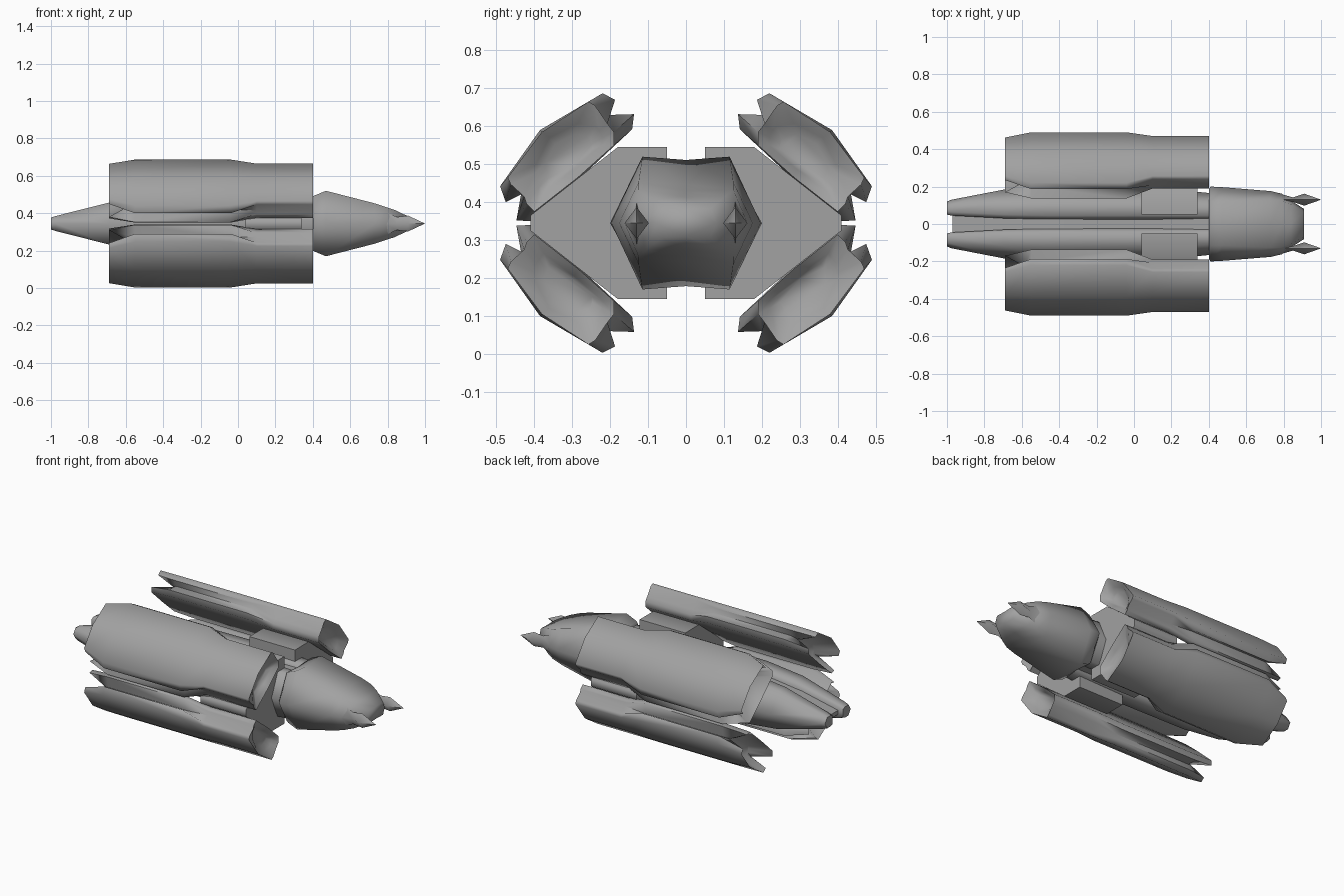
import bpy, bmesh
from math import radians

if "Cube" in bpy.data.objects:
    bpy.data.objects.remove(bpy.data.objects["Cube"])

ZC = 0.345  # height of the horizontal symmetry plane

# Dark grey hull finish
GREY = bpy.data.materials.new("dark_grey")
GREY.diffuse_color = (.36, .36, .36, 1)
GREY.use_nodes = True
GREY.node_tree.nodes["Principled BSDF"].inputs["Base Color"].default_value = GREY.diffuse_color


def finish(bm, name, angle=70):
    bmesh.ops.recalc_face_normals(bm, faces=bm.faces[:])
    me = bpy.data.meshes.new(name)
    bm.to_mesh(me)
    bm.free()
    me.materials.append(GREY)
    ob = bpy.data.objects.new(name, me)
    bpy.context.collection.objects.link(ob)
    bpy.ops.object.select_all(action='DESELECT')
    ob.select_set(True)
    bpy.context.view_layer.objects.active = ob
    bpy.ops.object.shade_smooth_by_angle(angle=radians(angle))
    return ob


def loft(name, rings, angle=70):
    """Skin a list of equal-length rings of (x, y, z) points, with end caps."""
    bm = bmesh.new()
    vs = [[bm.verts.new(p) for p in r] for r in rings]
    n = len(rings[0])
    for a, b in zip(vs, vs[1:]):
        for i in range(n):
            j = (i + 1) % n
            bm.faces.new((a[i], a[j], b[j], b[i]))
    bm.faces.new(vs[0])
    bm.faces.new(vs[-1])
    return finish(bm, name, angle)


def place(x, sec, sy=1, sz=1):
    return [(x, sy * y, ZC + sz * (z - ZC)) for y, z in sec]


def shrink(sec, f, c=(0.31, 0.515)):
    return [(c[0] + (y - c[0]) * f, c[1] + (z - c[1]) * f) for y, z in sec]


# Engine pods: forked-edge shells, one in each quadrant
FULL = [(.385, .59), (.49, .442), (.475, .40), (.435, .42), (.447, .352),
        (.41, .35), (.278, .465), (.142, .592), (.137, .632), (.20, .63),
        (.187, .67), (.22, .687)]
FRONT = [(.380, .585), (.47, .465), (.462, .447), (.427, .415), (.42, .395),
         (.40, .375), (.285, .465), (.19, .55), (.19, .585), (.207, .607),
         (.24, .655), (.257, .665)]
REAR = [(.382, .585), (.462, .477), (.45, .45), (.42, .43), (.41, .38),
        (.385, .372), (.28, .465), (.17, .568), (.17, .60), (.22, .61),
        (.235, .645), (.258, .664)]
DISH = [(.36, .57), (.395, .50), (.40, .475), (.395, .45), (.387, .44),
        (.375, .425), (.295, .485), (.22, .55), (.22, .57), (.228, .59),
        (.24, .60), (.285, .607)]
NOTCH = (3, 9)  # groove corners, cut forward at the rear fork


def rear_ring(sy, sz):
    ring = place(-.69, REAR, sy, sz)
    for i in NOTCH:
        ring[i] = (-.58,) + ring[i][1:]
    return ring


for sy, side in ((1, "back"), (-1, "front")):
    for sz, level in ((1, "upper"), (-1, "lower")):
        loft(f"pod_{level}_{side}", [
            place(.355, shrink(DISH, .7), sy, sz),
            place(.375, DISH, sy, sz),
            place(.40, FRONT, sy, sz),
            place(.10, FRONT, sy, sz),
            place(-.04, FULL, sy, sz),
            place(-.55, FULL, sy, sz),
            rear_ring(sy, sz),
            place(-.57, shrink(DISH, .9), sy, sz)], 75)


# Central hull: twin booms (x, inner y, shoulder y, outer y, half height)
BOOM = [(-1, .05, .10, .12, .032), (-.975, .045, .105, .13, .04),
        (-.69, .03, .12, .185, .112), (-.45, .025, .125, .20, .135),
        (.04, .025, .125, .20, .14), (.41, .025, .11, .165, .13)]
for s, side in ((1, "back"), (-1, "front")):
    loft(f"hull_boom_{side}", [
        [(x, s * y, ZC + z) for y, z in
         ((a, h * .8), (a + .02, h), (b, h), (c, 0), (b, -h), (a + .02, -h),
          (a, -h * .8), (a, 0))]
        for x, a, b, c, h in BOOM])

    # Pylon block joining the hull to the pods
    pylon = [(.05, .20), (.18, .20), (.41, .02), (.41, -.02), (.18, -.20),
             (.05, -.20)]
    loft(f"pod_pylon_{side}",
         [[(x, s * y, ZC + z) for y, z in pylon] for x in (.04, .34)])

    # Pointed nose probe: flared socket, thin neck, diamond tip
    loft(f"nose_probe_{side}",
         [[(x, s * .13 + y, ZC + z)
           for y, z in ((a, 0), (0, b), (-a, 0), (0, -b))]
          for x, a, b in ((.78, .032, .065), (.85, .012, .035),
                          (.91, .032, .042), (.998, .001, .001))], 60)

# Spine filling the gap between the booms
loft("hull_spine", [[(x, y, ZC + z) for y, z in
                     ((w, h), (w, -h), (-w, -h), (-w, h))]
                    for x, w, h in ((-.97, .05, .012), (-.74, .035, .07),
                                    (-.45, .03, .11), (.41, .03, .11))])

# Hexagonal nose (x, shoulder y, outer y, half height)
NOSE = [(.40, .112, .185, .145), (.41, .115, .20, .15),
        (.47, .115, .197, .175), (.73, .125, .176, .108),
        (.79, .125, .162, .088), (.84, .105, .125, .072),
        (.91, .065, .08, .038)]
loft("nose", [[(x, y, ZC + z) for y, z in
               ((b, h), (c, 0), (b, -h), (0, -h * .95), (-b, -h), (-c, 0),
                (-b, h), (0, h * .95))]
              for x, b, c, h in NOSE], 85)
